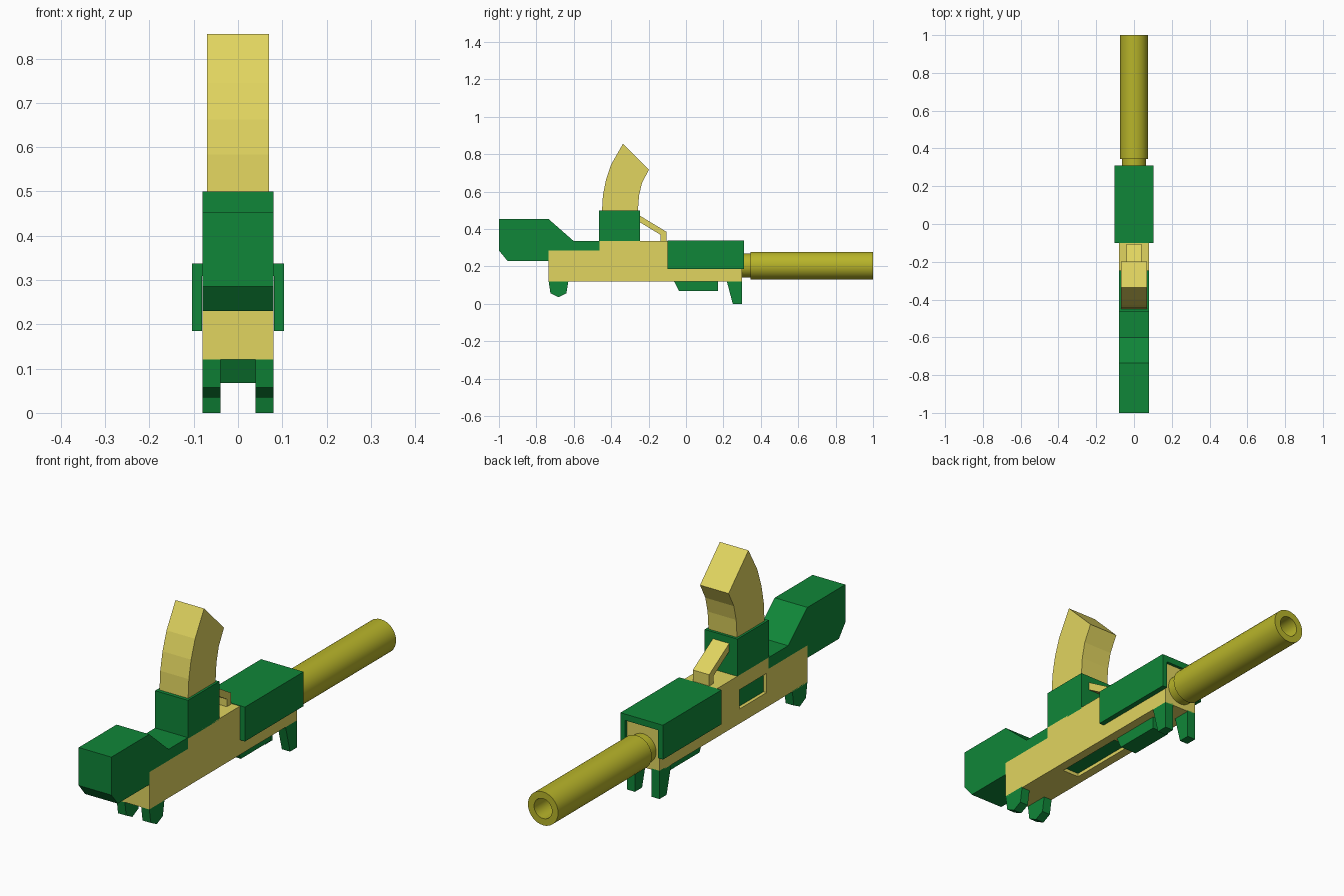
import bpy, bmesh, math

if "Cube" in bpy.data.objects:
    bpy.data.objects.remove(bpy.data.objects["Cube"])


def material(name, rgb):
    m = bpy.data.materials.new(name)
    m.diffuse_color = (*rgb, 1)
    m.use_nodes = True
    m.node_tree.nodes["Principled BSDF"].inputs["Base Color"].default_value = m.diffuse_color
    return m


GREEN = material("green", (0.005, 0.24, 0.04))
TAN = material("tan", (0.75, 0.66, 0.115))
OLIVE = material("olive", (0.48, 0.46, 0.023))


def finish(name, bm, mat):
    bmesh.ops.recalc_face_normals(bm, faces=bm.faces)
    me = bpy.data.meshes.new(name)
    bm.to_mesh(me)
    bm.free()
    ob = bpy.data.objects.new(name, me)
    bpy.context.collection.objects.link(ob)
    if mat:
        me.materials.append(mat)
    return ob


def prism(name, profile, x0, x1, mat, axis="x"):
    """Extrude a (y, z) profile along x, or an (x, z) profile along y."""
    bm = bmesh.new()
    place = (lambda p, d: (d, p[0], p[1])) if axis == "x" else (lambda p, d: (p[0], d, p[1]))
    a = [bm.verts.new(place(p, x0)) for p in profile]
    b = [bm.verts.new(place(p, x1)) for p in profile]
    bm.faces.new(a)
    bm.faces.new(b[::-1])
    n = len(a)
    for i in range(n):
        j = (i + 1) % n
        bm.faces.new((a[i], b[i], b[j], a[j]))
    return finish(name, bm, mat)


def box(name, x, y, z, mat):
    return prism(name, [(y[0], z[0]), (y[1], z[0]), (y[1], z[1]), (y[0], z[1])], x[0], x[1], mat)


def activate(ob):
    bpy.ops.object.select_all(action="DESELECT")
    ob.select_set(True)
    bpy.context.view_layer.objects.active = ob


def cut(ob, cutter):
    cutter.hide_render = True
    mod = ob.modifiers.new("cut", "BOOLEAN")
    mod.operation = "DIFFERENCE"
    mod.solver = "EXACT"
    mod.object = cutter
    activate(ob)
    bpy.ops.object.modifier_apply(modifier=mod.name)
    bpy.data.objects.remove(cutter)


# Receiver with side window and bottom slot
W = 0.08
receiver = prism("receiver", [(-0.735, 0.12), (0.3, 0.12), (0.3, 0.307), (-0.1, 0.307),
                              (-0.1, 0.335), (-0.463, 0.335), (-0.463, 0.285), (-0.735, 0.285)],
                 -W, W, TAN)
cut(receiver, box("window_cutter", (-0.1, -0.055), (-0.45, -0.26), (0.185, 0.27), None))
cut(receiver, box("slot_cutter", (-0.04, 0.04), (-0.41, -0.08), (0.1, 0.145), None))
box("bolt", (-0.065, 0.045), (-0.46, -0.07), (0.135, 0.277), GREEN)

# Rear stock
prism("stock", [(-1, 0.285), (-0.955, 0.23), (-0.735, 0.23), (-0.735, 0.285), (-0.463, 0.285),
                (-0.463, 0.335), (-0.6, 0.335), (-0.735, 0.453), (-1, 0.453)], -W, W, GREEN)

# Front cover, an upside-down channel
C, T = 0.104, 0.081
prism("front_cover", [(-C, 0.185), (-C, 0.337), (C, 0.337), (C, 0.185),
                      (T, 0.185), (T, 0.309), (-T, 0.309), (-T, 0.185)], -0.1, 0.31, GREEN, "y")

# Magazine and its well
box("magazine_well", (-W, W), (-0.465, -0.245), (0.33, 0.5), GREEN)
prism("magazine", [(-0.449, 0.45), (-0.449, 0.5), (-0.444, 0.583), (-0.428, 0.663), (-0.4, 0.745),
                   (-0.337, 0.855), (-0.198, 0.717), (-0.235, 0.647), (-0.251, 0.58),
                   (-0.257, 0.5), (-0.257, 0.45)], -0.07, 0.07, TAN)

# Bent top lever
prism("top_lever", [(-0.25, 0.473), (-0.105, 0.385), (-0.105, 0.33), (-0.135, 0.33),
                    (-0.135, 0.368), (-0.25, 0.438)], -0.04, 0.04, TAN)

# Paired feet and the rail between them
rear = [(-0.735, 0.125), (-0.725, 0.057), (-0.682, 0.035), (-0.64, 0.055), (-0.628, 0.125)]
front = [(0.217, 0.125), (0.25, 0), (0.3, 0), (0.3, 0.125)]
for side, x0, x1 in (("left", -W, -0.04), ("right", 0.04, W)):
    prism("rear_foot_" + side, rear, x0, x1, GREEN)
    prism("front_foot_" + side, front, x0, x1, GREEN)
prism("lower_rail", [(-0.065, 0.122), (-0.037, 0.067), (0.171, 0.067), (0.171, 0.122)],
      -0.04, 0.04, GREEN)

# Barrel with narrow neck and hollow bore, spun around its axis
N, Z = 32, 0.204
bm = bmesh.new()
rings = []
for r, y in ((0.064, 0.29), (0.064, 0.345), (0.074, 0.345), (0.074, 1), (0.044, 1), (0.044, 0.4)):
    rings.append([bm.verts.new((r * math.cos(2 * math.pi * i / N), y,
                                Z + r * math.sin(2 * math.pi * i / N))) for i in range(N)])
for a, b in zip(rings, rings[1:]):
    for i in range(N):
        j = (i + 1) % N
        bm.faces.new((a[i], a[j], b[j], b[i]))
bm.faces.new(rings[0])
bm.faces.new(rings[-1])
barrel = finish("barrel", bm, OLIVE)
activate(barrel)
bpy.ops.object.shade_smooth_by_angle(angle=math.radians(30))
